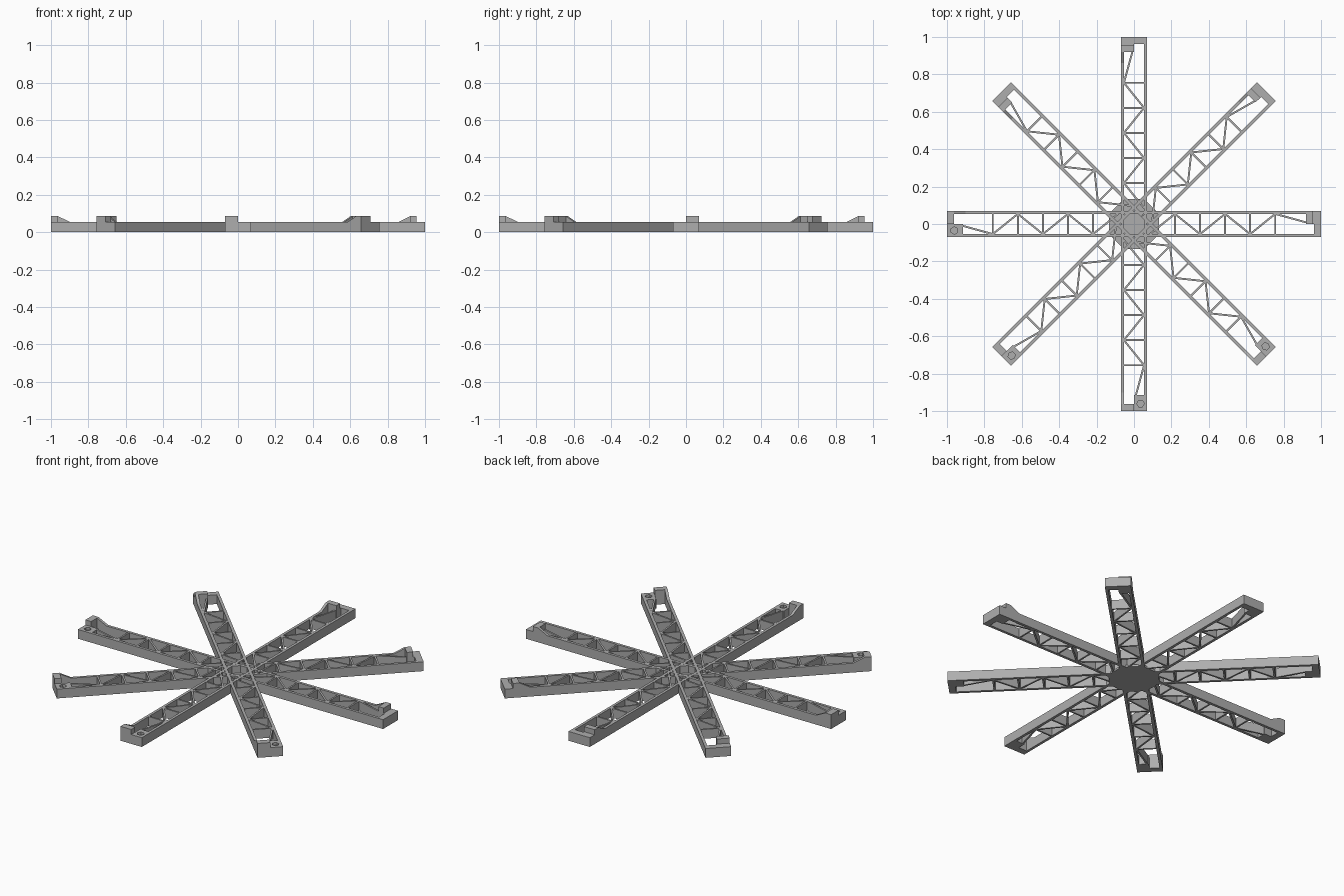
import bpy, bmesh, math
from mathutils import Matrix, Vector

cube = bpy.data.objects.get("Cube")
if cube:
    bpy.data.objects.remove(cube)

grey = bpy.data.materials.new("matte_grey")
grey.use_nodes = True
GREY = (0.42, 0.42, 0.42, 1)
grey.diffuse_color = GREY
grey.node_tree.nodes["Principled BSDF"].inputs["Base Color"].default_value = GREY

H, TOP = 0.055, 0.085      # frame height, locating post height
W, RAIL = 0.07, 0.016      # half width of an arm, rail thickness
INNER = W - RAIL


def prism(bm, outline, offset):
    """Extrude a closed outline of 3D points along an offset vector."""
    face = bm.faces.new([bm.verts.new(p) for p in outline])
    new = bmesh.ops.extrude_face_region(bm, geom=[face])["geom"]
    bmesh.ops.translate(bm, vec=offset, verts=[v for v in new if isinstance(v, bmesh.types.BMVert)])


def box(bm, x0, x1, y0, y1, z0=0.0, z1=H):
    prism(bm, [(x0, y0, z0), (x1, y0, z0), (x1, y1, z0), (x0, y1, z0)], (0, 0, z1 - z0))


def strut(bm, a, b, thick=0.01):
    """Thin upright wall between two plan points."""
    a, b = Vector(a), Vector(b)
    n = (b - a).orthogonal().normalized() * thick / 2
    prism(bm, [(*p, 0) for p in (a + n, b + n, b - n, a - n)], (0, 0, H))


def finish(bm, name):
    bmesh.ops.recalc_face_normals(bm, faces=bm.faces)
    mesh = bpy.data.meshes.new(name)
    bm.to_mesh(mesh)
    bm.free()
    mesh.materials.append(grey)
    return mesh


def place(mesh, name, angle=0.0):
    obj = bpy.data.objects.new(name, mesh)
    obj.matrix_world = Matrix.Rotation(angle, 4, "Z")
    bpy.context.collection.objects.link(obj)
    return obj


def gusset(bm, side, x0, x1):
    """Sloped web on a rail: low at x0, full height at x1."""
    y0, y1 = sorted((side * W, side * INNER))
    prism(bm, [(x0, y0, H), (x1, y0, H), (x1, y0, TOP)], (0, y1 - y0, 0))


# Side rails, meeting in an octagon at the middle
bm = bmesh.new()
for y in (-W, INNER):
    box(bm, 0, 0.99, y, y + RAIL)
rails = finish(bm, "side_rails")

# Zigzag truss between the rails, with the slanted clip bar at its outer end
bm = bmesh.new()
stations = [0.755 - 0.134 * i for i in range(6)]
for i, x in enumerate(stations[:-1]):
    side = 1 if i % 2 == 0 else -1
    strut(bm, (x, -INNER), (x, INNER))
    strut(bm, (x, side * INNER), (stations[i + 1], -side * INNER))
strut(bm, (0.755, INNER), (0.93, 0.006))
truss = finish(bm, "truss")

# Socket end: full end wall with an inset post behind it
bm = bmesh.new()
box(bm, 0.962, 1, -W, W)
box(bm, 0.92, 0.962, 0, W)
box(bm, 0.92, 0.955, 0, W, H, TOP)
gusset(bm, 1, 0.86, 0.92)
socket_end = finish(bm, "socket_end")

# Post end: end wall, pocketed corner block and a post at the very tip
bm = bmesh.new()
box(bm, 0.962, 1, -W, 0.0)
box(bm, 0.962, 1, -W, 0.0, H, TOP)
gusset(bm, -1, 0.90, 0.962)
post_end = finish(bm, "post_end")

bm = bmesh.new()
box(bm, 0.915, 1, 0.0, W)
block = finish(bm, "corner_block")
bm = bmesh.new()
bmesh.ops.create_cone(bm, cap_ends=True, segments=6, radius1=0.02, radius2=0.02, depth=0.04,
                      matrix=Matrix.Translation((0.96, 0.035, 0.06)))
cutter_mesh = finish(bm, "pocket_cutter")

for i in range(8):
    angle = math.radians(45 * i)
    place(rails, f"side_rails_{i}", angle)
    place(truss, f"truss_{i}", angle)
    if i < 4:
        place(socket_end, f"socket_end_{i}", angle)
    else:
        place(post_end, f"post_end_{i}", angle)
        corner = place(block, f"corner_block_{i}", angle)
        cutter = place(cutter_mesh, f"pocket_cutter_{i}", angle)
        cutter.hide_render = True
        cutter.hide_set(True)
        cut = corner.modifiers.new("pocket", "BOOLEAN")
        cut.operation, cut.object = "DIFFERENCE", cutter

# Thin floor under the hub
bm = bmesh.new()
bmesh.ops.create_cone(bm, cap_ends=True, segments=8, radius1=0.145, radius2=0.145, depth=0.012,
                      matrix=Matrix.Translation((0, 0, 0.006)) @ Matrix.Rotation(math.pi / 8, 4, "Z"))
place(finish(bm, "hub_floor"), "hub_floor")
